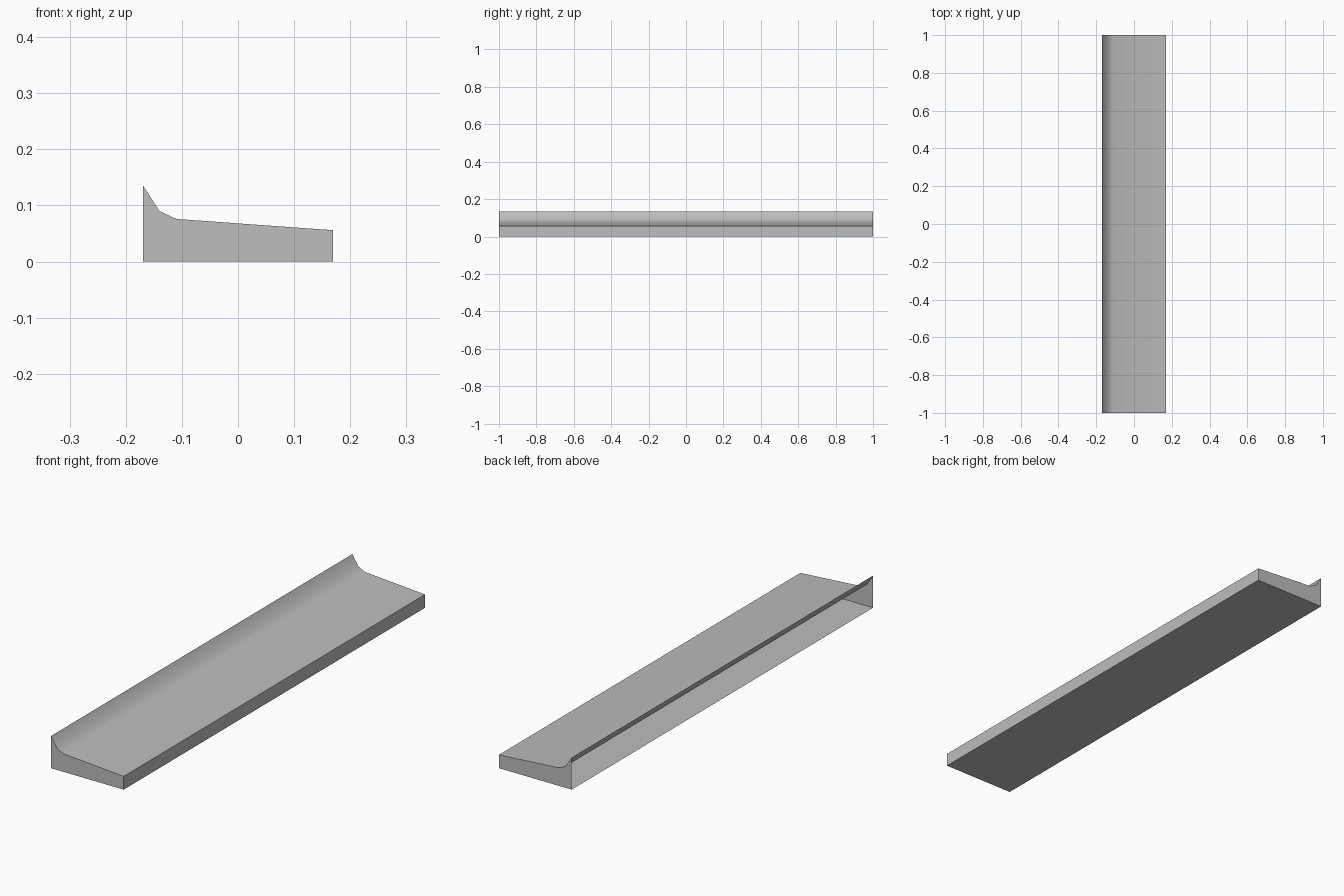
import bpy, bmesh, math
from mathutils import Vector

cube = bpy.data.objects.get("Cube")
if cube:
    bpy.data.objects.remove(cube, do_unlink=True)

# Single grey material
grey = bpy.data.materials.new("plain_grey")
grey.use_nodes = True
colour = (0.51, 0.51, 0.51, 1)
grey.diffuse_color = colour
grey.node_tree.nodes["Principled BSDF"].inputs["Base Color"].default_value = colour

# Cross-section: flat base, low outer edge, sloped top, raised lip
profile = [(-0.169, 0), (0.169, 0), (0.169, 0.056),
           (-0.11, 0.076), (-0.14, 0.09), (-0.169, 0.135)]

bm = bmesh.new()
end = bm.faces.new([bm.verts.new((x, -1, z)) for x, z in profile])

# Sweep the cross-section along the length, keeping both end caps
swept = bmesh.ops.extrude_face_region(bm, geom=[end], use_keep_orig=True)
moved = [v for v in swept["geom"] if isinstance(v, bmesh.types.BMVert)]
bmesh.ops.translate(bm, verts=moved, vec=Vector((0, 2, 0)))
bmesh.ops.recalc_face_normals(bm, faces=bm.faces[:])

# The tall side behind the lip is open
bm.normal_update()
back = [f for f in bm.faces if f.normal.x < -0.99]
bmesh.ops.delete(bm, geom=back, context='FACES_ONLY')

mesh = bpy.data.meshes.new("sloped_ledge")
bm.to_mesh(mesh)
bm.free()
mesh.materials.append(grey)
ledge = bpy.data.objects.new("sloped_ledge", mesh)
bpy.context.collection.objects.link(ledge)

# Smooth the curved lip, keep the box edges sharp
bpy.ops.object.select_all(action='DESELECT')
ledge.select_set(True)
bpy.context.view_layer.objects.active = ledge
bpy.ops.object.shade_smooth_by_angle(angle=math.radians(40))
